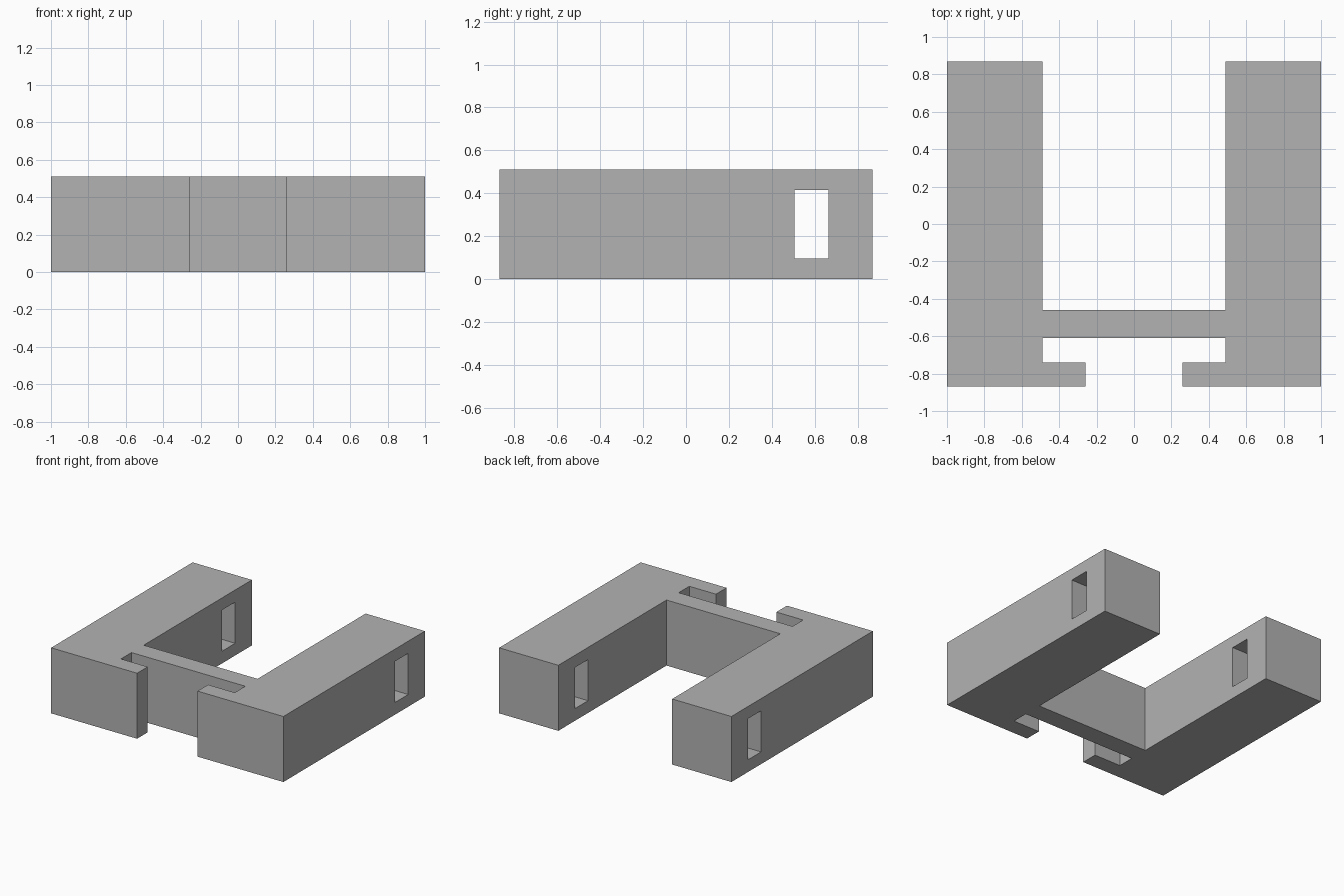
import bpy
import bmesh

cube = bpy.data.objects.get("Cube")
if cube:
    bpy.data.objects.remove(cube, do_unlink=True)

HEIGHT = 0.51

grey = bpy.data.materials.new("plain grey")
grey.use_nodes = True
colour = (0.45, 0.45, 0.45, 1)
grey.diffuse_color = colour
grey.node_tree.nodes["Principled BSDF"].inputs["Base Color"].default_value = colour


def prism(name, outline, z0, z1):
    """Extrude a closed xy outline from z0 up to z1."""
    bm = bmesh.new()
    base = bm.faces.new([bm.verts.new((x, y, z0)) for x, y in outline])
    top = bmesh.ops.extrude_face_region(bm, geom=[base])["geom"]
    verts = [v for v in top if isinstance(v, bmesh.types.BMVert)]
    bmesh.ops.translate(bm, verts=verts, vec=(0, 0, z1 - z0))
    bmesh.ops.recalc_face_normals(bm, faces=bm.faces)
    mesh = bpy.data.meshes.new(name)
    bm.to_mesh(mesh)
    bm.free()
    mesh.materials.append(grey)
    obj = bpy.data.objects.new(name, mesh)
    bpy.context.collection.objects.link(obj)
    return obj


# Bracket body: side arm, cross web and front lip on one side, then mirrored
half = [(0.26, -0.87), (1, -0.87), (1, 0.87), (0.49, 0.87), (0.49, -0.46)]
slot = [(0.49, -0.61), (0.49, -0.74), (0.26, -0.74)]
mirrored = [(-x, y) for x, y in reversed(half)]
mirrored_slot = [(-x, y) for x, y in reversed(slot)]
body = prism("bracket_body", half + mirrored + mirrored_slot + slot, 0, HEIGHT)

# Rectangular strap hole through both arms
hole = [(-1.2, 0.505), (1.2, 0.505), (1.2, 0.665), (-1.2, 0.665)]
cutter = prism("strap_hole_cutter", hole, 0.095, 0.415)
cutter.hide_render = True
cutter.hide_viewport = True
cut = body.modifiers.new("strap hole", "BOOLEAN")
cut.operation = "DIFFERENCE"
cut.solver = "EXACT"
cut.object = cutter
